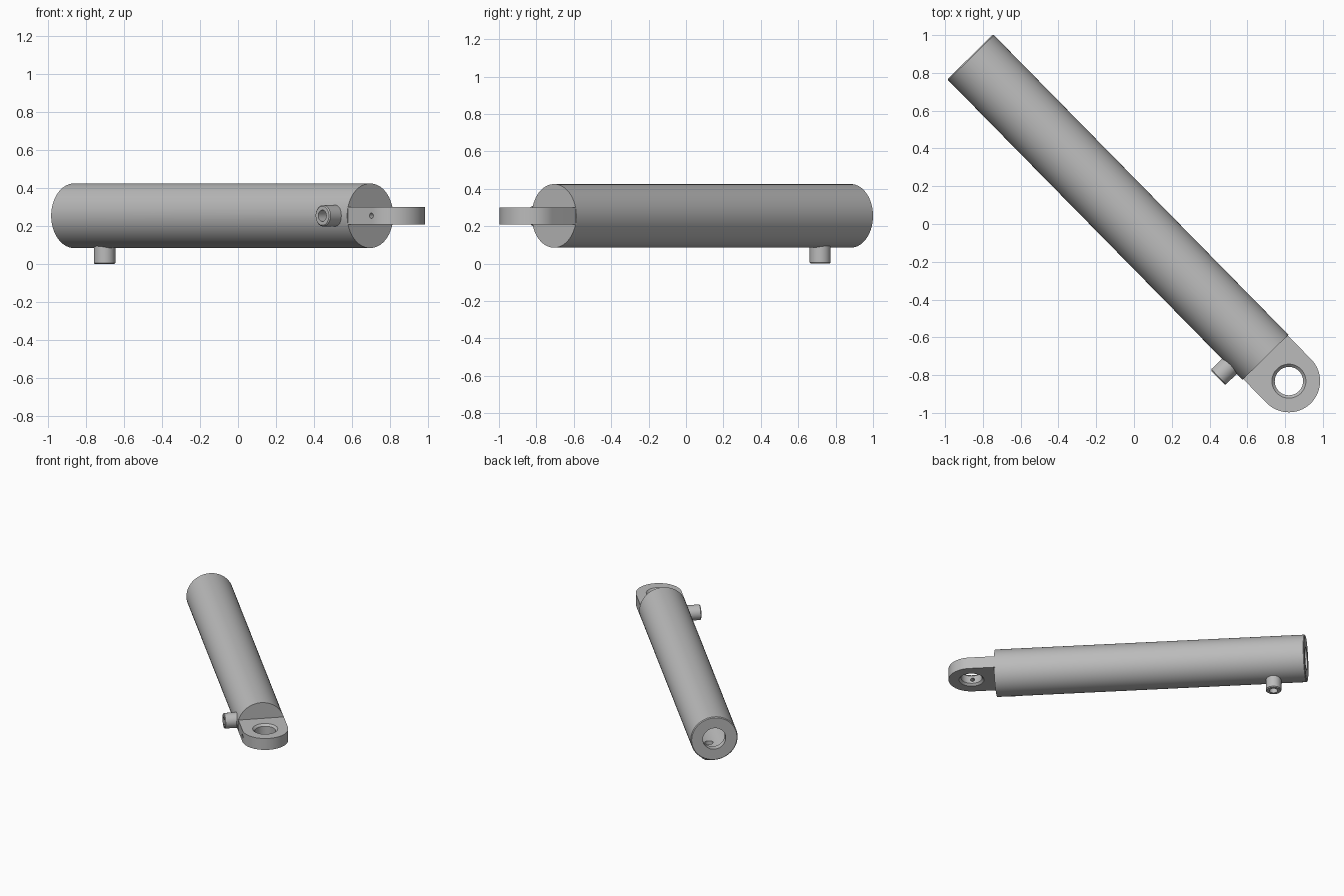
import bpy, bmesh
from math import pi, radians, cos, sin
from mathutils import Matrix, Vector

cube = bpy.data.objects.get("Cube")
if cube:
    bpy.data.objects.remove(cube)

# One plain steel grey for the whole assembly
steel = bpy.data.materials.new("steel_grey")
steel.use_nodes = True
GREY = (0.5, 0.5, 0.5, 1)
steel.diffuse_color = GREY
steel.node_tree.nodes["Principled BSDF"].inputs["Base Color"].default_value = GREY

# Cylinder frame: local x runs from the rod end to the eye end
FRAME = Matrix.Translation((-0.867, 0.885, 0.255)) @ Matrix.Rotation(radians(-45.5), 4, "Z")
ALONG = Matrix.Rotation(pi / 2, 4, "Y")
DOWN = Matrix.Rotation(pi, 4, "X")
SIDE = Matrix.Rotation(pi / 2, 4, "X")

LENGTH, RADIUS, BORE, ROD_HOLE = 2.23, 0.17, 0.14, 0.083
EYE_X, EYE_R, LUG_HALF = 2.407, 0.165, 0.045


def finish(name, bm, matrix):
    bmesh.ops.recalc_face_normals(bm, faces=bm.faces)
    mesh = bpy.data.meshes.new(name)
    bm.to_mesh(mesh)
    bm.free()
    mesh.materials.append(steel)
    obj = bpy.data.objects.new(name, mesh)
    obj.matrix_world = FRAME @ matrix
    bpy.context.collection.objects.link(obj)
    return obj


def revolve(name, profile, matrix, closed=False, steps=64):
    """Spin (radius, height) points round the local z axis."""
    bm = bmesh.new()
    verts = [bm.verts.new((r, 0, h)) for r, h in profile]
    pairs = list(zip(verts, verts[1:]))
    if closed:
        pairs.append((verts[-1], verts[0]))
    edges = [bm.edges.new(p) for p in pairs]
    bmesh.ops.spin(bm, geom=verts + edges, cent=(0, 0, 0), axis=(0, 0, 1),
                   angle=2 * pi, steps=steps)
    bmesh.ops.remove_doubles(bm, verts=bm.verts, dist=1e-5)
    return finish(name, bm, matrix)


def rod(name, radius, start, end, matrix):
    return revolve(name, [(0, start), (radius, start), (radius, end), (0, end)], matrix, steps=32)


def select(obj):
    bpy.ops.object.select_all(action="DESELECT")
    obj.select_set(True)
    bpy.context.view_layer.objects.active = obj


def cut(obj, cutter):
    cutter.hide_render = True
    mod = obj.modifiers.new("cut", "BOOLEAN")
    mod.operation, mod.solver, mod.object = "DIFFERENCE", "EXACT", cutter
    select(obj)
    bpy.ops.object.modifier_apply(modifier=mod.name)
    bpy.data.objects.remove(cutter)


# Hollow barrel with an open rod gland and a closed base
barrel = revolve("barrel", [
    (ROD_HOLE, 0), (RADIUS - 0.006, 0), (RADIUS, 0.006), (RADIUS, LENGTH), (0, LENGTH),
    (0, LENGTH - 0.04), (BORE, LENGTH - 0.04), (BORE, 0.05), (ROD_HOLE, 0.05), (ROD_HOLE, 0)],
    ALONG, steps=96)

# Two hydraulic ports, one below the rod end and one beside the eye end
PORT = [(0.03, 0.15), (0.056, 0.15), (0.056, 0.249), (0.05, 0.255), (0.03, 0.255)]
parts = [barrel]
for name, x, turn in (("rod_end_port", 0.235, DOWN), ("base_end_port", 2.13, SIDE)):
    place = Matrix.Translation((x, 0, 0)) @ turn
    parts.append(revolve(name, PORT, place, closed=True, steps=40))
    cut(barrel, rod("port_cutter", 0.03, 0.1, 0.3, place))

# Rounded mounting lug
bm = bmesh.new()
outline = [Vector((LENGTH - 0.01, -EYE_R)), Vector((LENGTH - 0.01, EYE_R))]
for i in range(49):
    a = pi / 2 - pi * i / 48
    outline.append(Vector((EYE_X + EYE_R * cos(a), EYE_R * sin(a))))
face = bm.faces.new([bm.verts.new((p.x, p.y, -LUG_HALF)) for p in outline])
top = bmesh.ops.extrude_face_region(bm, geom=[face])
bmesh.ops.translate(bm, vec=(0, 0, 2 * LUG_HALF),
                    verts=[g for g in top["geom"] if isinstance(g, bmesh.types.BMVert)])
lug = finish("mounting_lug", bm, Matrix.Identity(4))
parts.append(lug)

# Chamfered pin hole and grease hole
eye = Matrix.Translation((EYE_X, 0, 0))
cut(lug, revolve("eye_cutter", [
    (0, -0.06), (0.105, -0.06), (0.075, -0.03), (0.075, 0.03), (0.105, 0.06), (0, 0.06)], eye))
cut(lug, rod("grease_cutter", 0.014, 0.03, 0.2, eye @ SIDE))

for part in parts:
    select(part)
    bpy.ops.object.shade_smooth_by_angle(angle=radians(30))
